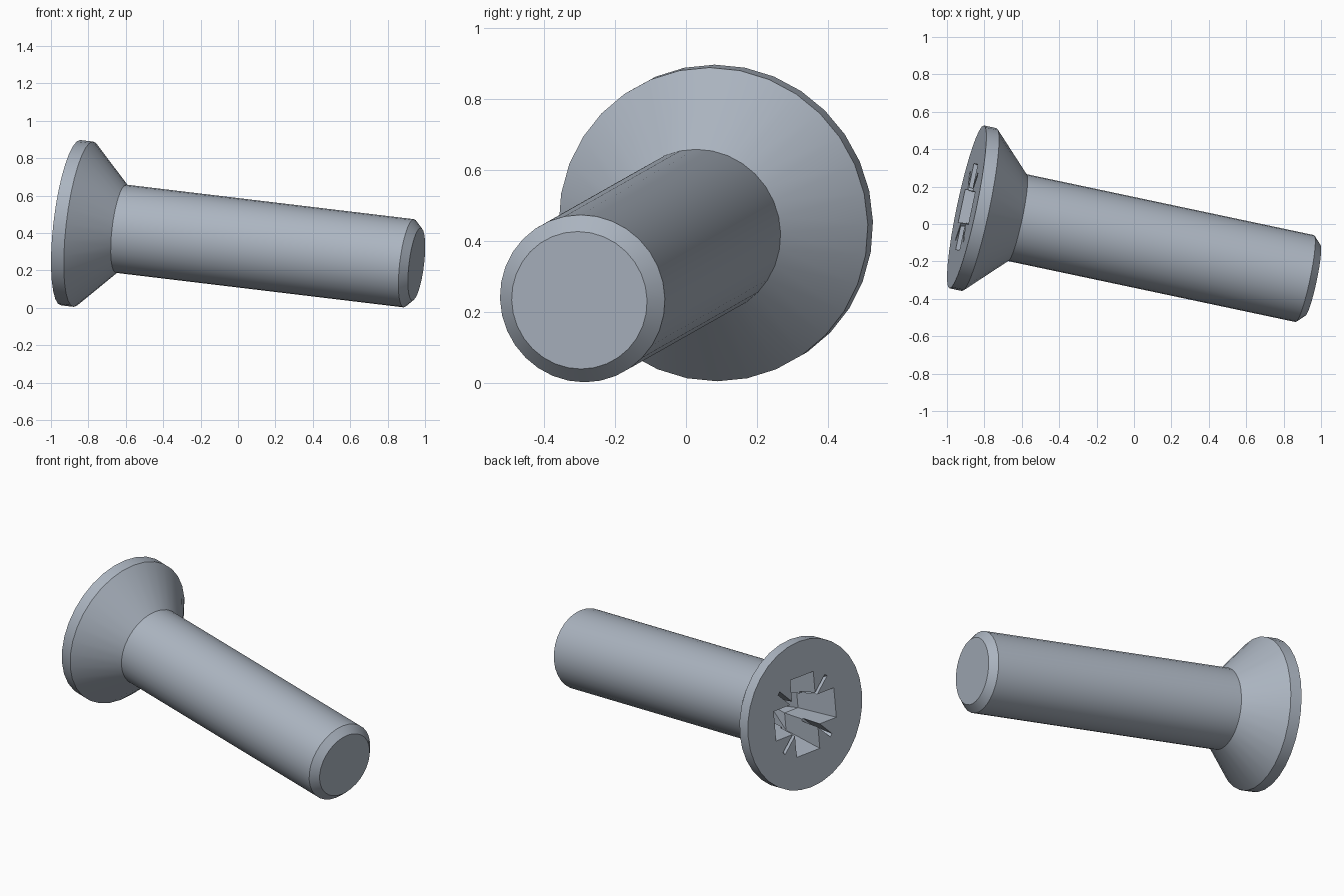
import bpy, bmesh, math
from mathutils import Matrix, Vector

cube = bpy.data.objects.get("Cube")
if cube:
    bpy.data.objects.remove(cube, do_unlink=True)

steel = bpy.data.materials.new("steel grey")
steel.use_nodes = True
colour = (0.41, 0.46, 0.53, 1)
steel.diffuse_color = colour
steel.node_tree.nodes["Principled BSDF"].inputs["Base Color"].default_value = colour

# Screw frame: local z runs from the head face to the tip
axis = Vector((1, -0.212, -0.12)).normalized()
side = Vector((0, 0, 1)).cross(axis).normalized()
up = axis.cross(side)
frame = Matrix((side, up, axis)).transposed().to_4x4()
frame.translation = (-0.8945, 0.0915, 0.455)


def loft(name, rings):
    """Closed solid skinned through rings of equal point count."""
    bm = bmesh.new()
    loops = [[bm.verts.new(p) for p in ring] for ring in rings]
    n = len(loops[0])
    for a, b in zip(loops, loops[1:]):
        for i in range(n):
            j = (i + 1) % n
            bm.faces.new((a[i], a[j], b[j], b[i]))
    bm.faces.new(loops[0])
    bm.faces.new(loops[-1])
    bmesh.ops.recalc_face_normals(bm, faces=bm.faces)
    mesh = bpy.data.meshes.new(name)
    bm.to_mesh(mesh)
    bm.free()
    mesh.materials.append(steel)
    obj = bpy.data.objects.new(name, mesh)
    bpy.context.collection.objects.link(obj)
    obj.matrix_world = frame
    return obj


def circle(r, z, n=32):
    return [(r * math.cos(math.tau * i / n), r * math.sin(math.tau * i / n), z)
            for i in range(n)]


def cross(reach, half, z):
    """Plus-shaped outline."""
    pts = []
    for k in range(4):
        turn = Matrix.Rotation(k * math.pi / 2, 3, 'Z')
        pts += [turn @ Vector(p) for p in
                ((reach, -half, z), (reach, half, z), (half, half, z))]
    return pts


def slit(inner, outer, half, z, angle):
    turn = Matrix.Rotation(angle, 3, 'Z')
    return [turn @ Vector(p) for p in
            ((inner, -half, z), (outer, -half, z), (outer, half, z), (inner, half, z))]


# Countersunk head, shank and chamfered tip in one turned profile
profile = [(0.445, 0), (0.445, 0.07), (0.2375, 0.278), (0.2375, 1.861), (0.195, 1.903)]
screw = loft("countersunk_screw", [circle(r, z) for r, z in profile])

# Cross recess with a tapering floor
cutters = [loft("recess_cutter", [cross(0.24, 0.09, -0.01), cross(0.235, 0.09, 0),
                                  cross(0.17, 0.065, 0.25), cross(0.03, 0.015, 0.3)])]
# Four thin diagonal slits between the wings
for k in range(4):
    a = math.pi / 4 + k * math.pi / 2
    cutters.append(loft("slit_cutter", [slit(0.08, 0.265, 0.011, -0.01, a),
                                        slit(0.08, 0.2, 0.009, 0.12, a)]))

bpy.context.view_layer.update()
bpy.context.view_layer.objects.active = screw
for cutter in cutters:
    cutter.hide_render = True
    mod = screw.modifiers.new("cut", 'BOOLEAN')
    mod.operation = 'DIFFERENCE'
    mod.solver = 'EXACT'
    mod.object = cutter
    bpy.ops.object.modifier_apply(modifier=mod.name)
for cutter in cutters:
    bpy.data.objects.remove(cutter, do_unlink=True)

bpy.ops.object.select_all(action='DESELECT')
screw.select_set(True)
bpy.ops.object.shade_smooth_by_angle(angle=math.radians(25))
